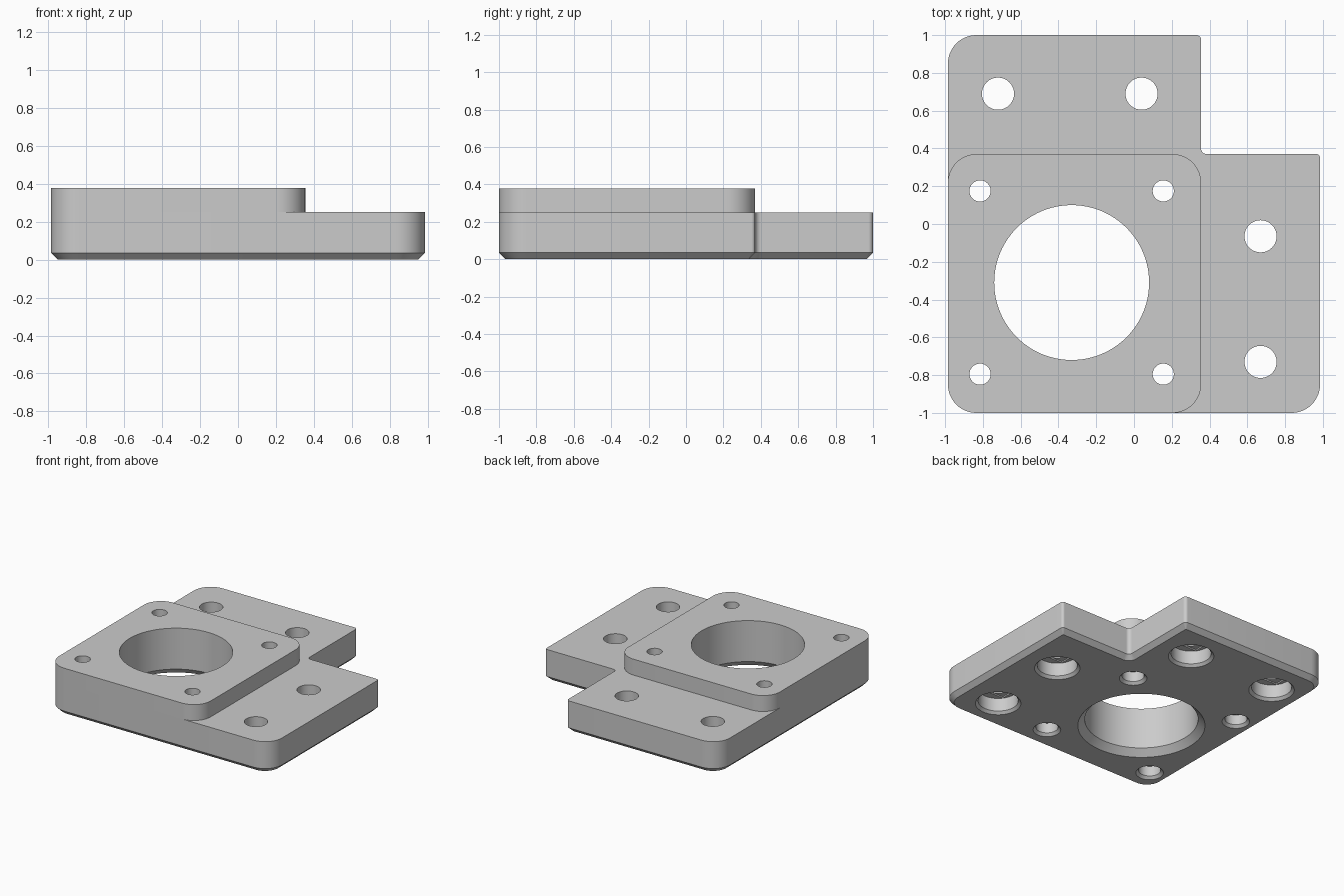
import bpy, bmesh, math
from mathutils import Vector, Matrix

if "Cube" in bpy.data.objects:
    bpy.data.objects.remove(bpy.data.objects["Cube"], do_unlink=True)

GREY = (0.6, 0.6, 0.6, 1.0)
material = bpy.data.materials.new("plain grey")
material.use_nodes = True
material.diffuse_color = GREY
material.node_tree.nodes["Principled BSDF"].inputs["Base Color"].default_value = GREY


def to_object(bm, name):
    bmesh.ops.recalc_face_normals(bm, faces=bm.faces)
    mesh = bpy.data.meshes.new(name)
    bm.to_mesh(mesh)
    bm.free()
    mesh.materials.append(material)
    obj = bpy.data.objects.new(name, mesh)
    bpy.context.scene.collection.objects.link(obj)
    return obj


def outline(corners, inset=0.0, steps=12):
    """Right-angled polygon (anticlockwise) with rounded corners, moved inward by inset."""
    points = []
    for i, (x, y, radius) in enumerate(corners):
        here = Vector((x, y))
        before = (here - Vector(corners[i - 1][:2])).normalized()
        after = (Vector(corners[(i + 1) % len(corners)][:2]) - here).normalized()
        turn = 1 if before.cross(after) > 0 else -1
        n1, n2 = Vector((-before.y, before.x)), Vector((-after.y, after.x))
        r = max(radius - turn * inset, 0.004)
        centre = here + (inset + turn * r) * (n1 + n2)
        for k in range(steps + 1):
            a = math.pi / 2 * k / steps
            points.append(centre - turn * r * (n1 * math.cos(a) + n2 * math.sin(a)))
    return points


def loft(bm, rings):
    """Closed solid through rings of equal length, given as (points, z)."""
    loops = [[bm.verts.new((p[0], p[1], z)) for p in pts] for pts, z in rings]
    for low, high in zip(loops, loops[1:]):
        for i in range(len(low)):
            bm.faces.new((low[i - 1], low[i], high[i], high[i - 1]))
    bm.faces.new(loops[0][::-1])
    bm.faces.new(loops[-1])


def bore(bm, x, y, profile, sides=64):
    """Round cutter with (radius, z) steps."""
    rings = []
    for r, z in profile:
        angles = [2 * math.pi * k / sides for k in range(sides)]
        rings.append(([(x + r * math.cos(a), y + r * math.sin(a)) for a in angles], z))
    loft(bm, rings)


# Stepped L-shaped base with a chamfered lower edge
CHAMFER, BASE_TOP, PAD_TOP = 0.035, 0.25, 0.377
base_corners = [(-0.985, -1, 0.15), (0.985, -1, 0.15), (0.985, 0.37, 0.02),
                (0.355, 0.37, 0.03), (0.355, 1, 0.025), (-0.985, 1, 0.15)]
bm = bmesh.new()
loft(bm, [(outline(base_corners, CHAMFER), 0),
          (outline(base_corners), CHAMFER),
          (outline(base_corners), BASE_TOP)])
base = to_object(bm, "base_plate")

# Raised square pad
pad_corners = [(x, y, 0.15) for x, y in
               ((-0.985, -1), (0.355, -1), (0.355, 0.37), (-0.985, 0.37))]
bm = bmesh.new()
loft(bm, [(outline(pad_corners), BASE_TOP), (outline(pad_corners), PAD_TOP)])
pad = to_object(bm, "raised_pad")

# Hole cutters: central bore, four small screw holes, four large mounting holes
CX, CY, HALF = -0.33, -0.31, 0.485
small = [(CX + sx * HALF, CY + sy * HALF) for sx in (-1, 1) for sy in (-1, 1)]
large = [(-0.72, 0.69), (0.04, 0.69), (0.67, -0.065), (0.67, -0.73)]
holes, slots = bmesh.new(), bmesh.new()
bore(holes, CX, CY, [(0.51, -0.05), (0.46, 0), (0.41, 0.05), (0.41, 0.5)], 96)
for places, r, head, depth in ((small, 0.056, 0.08, 0.1), (large, 0.085, 0.145, 0.125)):
    for x, y in places:
        bore(holes, x, y, [(head + 0.04, -0.02), (head + 0.02, 0), (head, 0.02),
                           (head, depth), (r, depth), (r, 0.5)])
        # Shallow flat-sided step in the counterbore ceiling
        length = 1.96 * math.sqrt(head * head - r * r)
        bmesh.ops.create_cube(slots, size=1, matrix=Matrix.Translation((x, y, depth))
                              @ Matrix.Diagonal((length, 2 * r, 0.02, 1)))
cutters = [to_object(holes, "hole_cutter"), to_object(slots, "slot_cutter")]
for cutter in cutters:
    cutter.hide_render = True

# Cut the holes and finish the shading
for part, tools in ((base, cutters), (pad, cutters[:1])):
    bpy.ops.object.select_all(action="DESELECT")
    part.select_set(True)
    bpy.context.view_layer.objects.active = part
    for tool in tools:
        mod = part.modifiers.new(tool.name, "BOOLEAN")
        mod.operation = "DIFFERENCE"
        mod.solver = "EXACT"
        mod.object = tool
        bpy.ops.object.modifier_apply(modifier=mod.name)
    bpy.ops.object.shade_smooth_by_angle(angle=math.radians(30))
for cutter in cutters:
    bpy.data.objects.remove(cutter, do_unlink=True)
